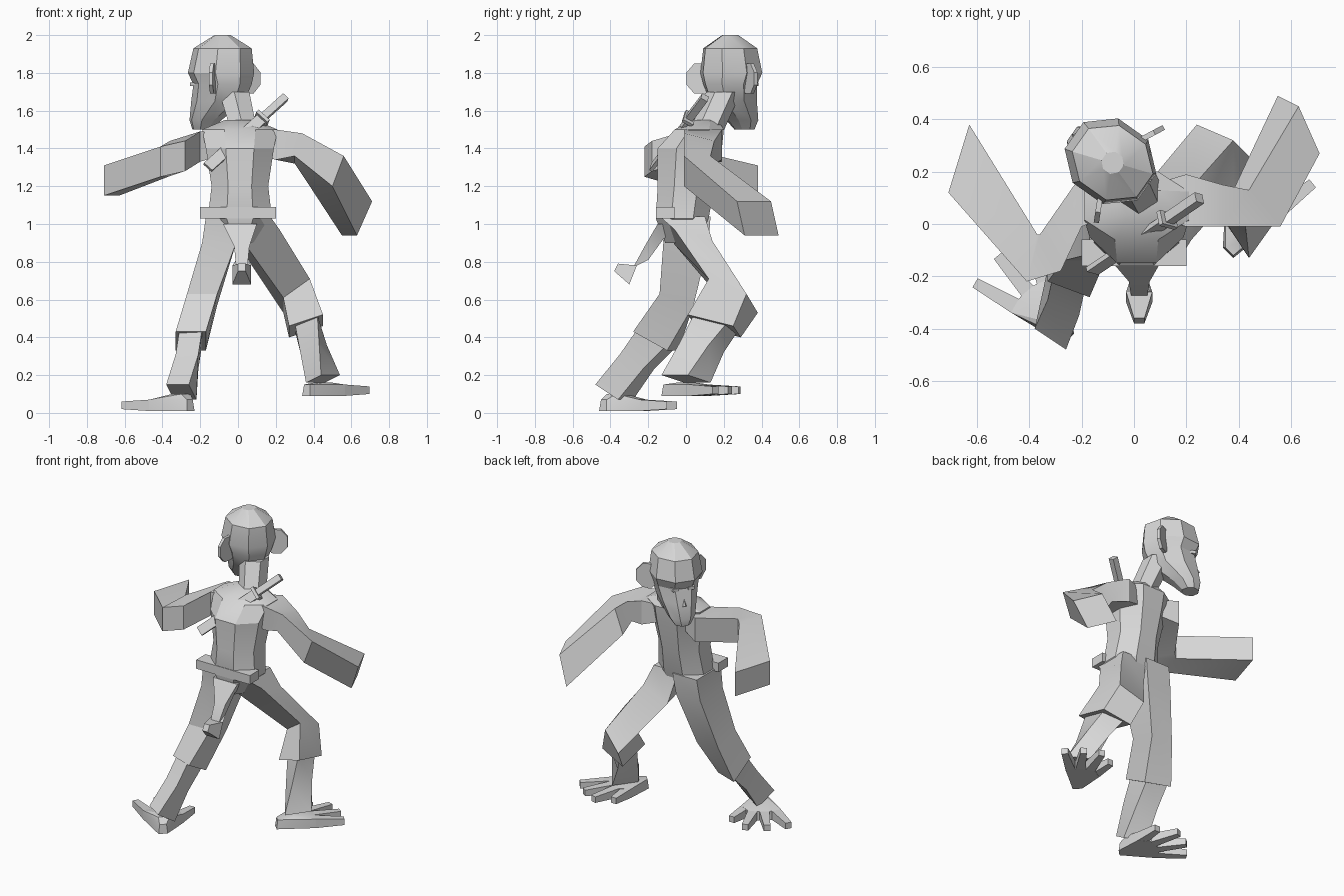
import bpy, bmesh, math
from mathutils import Vector

X, Y, Z = Vector((1, 0, 0)), Vector((0, 1, 0)), Vector((0, 0, 1))

cube = bpy.data.objects.get("Cube")
if cube:
    bpy.data.objects.remove(cube, do_unlink=True)

shade = (.68, .68, .68, 1)
grey = bpy.data.materials.new("light_grey")
grey.use_nodes = True
grey.diffuse_color = shade
grey.node_tree.nodes["Principled BSDF"].inputs["Base Color"].default_value = shade
parts = []


def at(x, y, z):
    return Vector((x, y, z))


def finish(name, bm):
    bmesh.ops.recalc_face_normals(bm, faces=bm.faces)
    mesh = bpy.data.meshes.new(name)
    bm.to_mesh(mesh)
    bm.free()
    mesh.materials.append(grey)
    ob = bpy.data.objects.new(name, mesh)
    bpy.context.collection.objects.link(ob)
    parts.append(ob)


def loft(name, rings):
    """Skin a list of point rings and cap both ends."""
    bm = bmesh.new()
    rows = [[bm.verts.new(point) for point in ring] for ring in rings]
    for lower, upper in zip(rows, rows[1:]):
        for i in range(len(lower)):
            bm.faces.new((lower[i - 1], lower[i], upper[i], upper[i - 1]))
    bm.faces.new(rows[0])
    bm.faces.new(rows[-1])
    finish(name, bm)


def hull(name, points):
    bm = bmesh.new()
    for point in points:
        bm.verts.new(point)
    result = bmesh.ops.convex_hull(bm, input=bm.verts)
    loose = {item for item in result["geom_interior"] + result["geom_unused"]
             if isinstance(item, bmesh.types.BMVert)}
    bmesh.ops.delete(bm, geom=list(loose), context='VERTS')
    finish(name, bm)


def quad(centre, a, b):
    """Four-cornered section from a centre and two half-axes."""
    return [centre + a + b, centre - a + b, centre - a - b, centre + a - b]


def limb(name, *sections):
    loft(name, [quad(*section) for section in sections])


def oval(centre, a, b, sides=8):
    """Flat-sided section that reaches exactly a and b from its centre."""
    half = math.pi / sides
    turns = [half + half * (i + i) for i in range(sides)]
    return [centre + (a * math.cos(t) + b * math.sin(t)) / math.cos(half) for t in turns]


# Torso, from hips to collar: height, centre y, half width, half depth
loft("torso", [oval(at(.01, y, z), X * width, Y * depth) for z, y, width, depth in (
    (.9, -.02, .07, .09), (1.03, -.02, .17, .14), (1.2, 0, .15, .15),
    (1.4, .02, .18, .17), (1.5, .07, .2, .13), (1.55, .1, .08, .07))])
limb("belt", (at(0, -.11, 1.03), X * .2, Y * .05), (at(0, -.11, 1.09), X * .2, Y * .05))
loft("neck", [oval(at(.03, .11, 1.5), X * .07, Y * .08, 6),
              oval(at(-.02, .2, 1.7), X * .08, Y * .08, 6)])

# Head, turned towards its own facing direction
face = at(-.82, .58, 0)
side = face.cross(Z)
skull = at(-.09, .24, 0)


def in_head(forward, across, height):
    return skull + face * forward + side * across + Z * height


# Rings from chin to crown: height, forward shift, half length, half width
loft("head", [oval(in_head(shift, 0, z), face * length, side * width)
              for z, shift, length, width in (
    (1.5, .12, .05, .05), (1.55, .1, .08, .08), (1.65, .02, .14, .11),
    (1.74, -.01, .15, .13), (1.8, 0, .17, .15), (1.93, -.01, .15, .13), (2, -.01, .04, .04))])
hull("nose", [in_head(.1, 0, 1.75), in_head(.18, 0, 1.64),
              in_head(.12, -.05, 1.6), in_head(.12, .05, 1.6)])
for label, outward in (("left", side), ("right", -side)):
    reach = (outward - face / 2).normalized()
    thick = reach.cross(Z) * .01
    root = in_head(-.06, 0, 1.77) + outward * .16
    loft(label + "_ear", [oval(root + t, reach * .07, Z * .08) for t in (-thick, thick)])
    socket = in_head(.1, 0, 1.74) + outward * .05
    limb(label + "_eye", (socket, side * .03, Z * .01), (socket + face * .05, side * .02, Z * .01))

# Arms, from shoulder to hand
limb("bent_arm",
     (at(-.1, .09, 1.42), Y * .06, Z * .06),
     (at(-.2, .09, 1.41), Y * .1, Z * .08),
     (at(-.32, -.11, 1.36), Y * .07 - X * .04, Z * .08),
     (at(-.39, -.13, 1.33), Y * .09 + X * .02, Z * .08),
     (at(-.67, .25, 1.23), Y * .13 + X * .04, Z * .08))
limb("lowered_arm",
     (at(.1, .09, 1.43), Y * -.07, Z * .06),
     (at(.2, .09, 1.42), Y * -.1, Z * .08),
     (at(.32, .07, 1.4), Z * .02 - Y * .08, Z * .06 + X * .02),
     (at(.47, .06, 1.28), X * .06 - Y * .07, Z * .08 + X * .03),
     (at(.63, .38, 1.03), X * .04 - Y * .09, Z * .09 + X * .04 - Y * .02))

# Trouser legs and the shins that leave their cuffs
limb("rear_thigh",
     (at(-.08, 0, 1.04), X * .09, Y * .13),
     (at(-.1, 0, .9), X * .09, Y * .12),
     (at(-.19, -.05, .6), X * .08, Y * .09 - Z * .03),
     (at(-.25, -.16, .38), X * .08 - Y * .03, Y * .09 - Z * .05))
limb("rear_shin",
     (at(-.25, -.15, .4), X * .06 - Y * .03, Y * .08 - Z * .04),
     (at(-.27, -.26, .27), X * .06 - Y * .03, Y * .06 - Z * .04),
     (at(-.3, -.38, .11), X * .06 - Y * .04, Y * .06 - Z * .04 + X * .02))
limb("fore_thigh",
     (at(.08, -.02, 1.04), X * .09, Y * .12),
     (at(.13, .04, .9), X * .09 + Z * .04, Y * .1 - Z * .03),
     (at(.31, .25, .62), X * .07 - Y * .03 + Z * .05, Y * .1 - Z * .04),
     (at(.36, .15, .46), X * .09 - Y * .02 + Z * .03, Y * .12 - Z * .03))
limb("fore_shin",
     (at(.36, .16, .48), X * .06 - Y * .03 + Z * .02, Y * .09 - Z * .02),
     (at(.4, .08, .34), X * .05 - Y * .04 + Z * .02, Y * .08 + X * .02),
     (at(.45, 0, .18), X * .04 - Y * .06 + Z * .02, Y * .07 + X * .05))


def foot(name, heel, ankle, fan):
    """Wedge-shaped sole with four tapered toes fanned out from the heel."""
    sole = []
    for i in range(4):
        angle = math.radians(90 + fan * i)
        ahead = X * math.cos(angle) + Y * math.sin(angle)
        across = ahead.cross(Z)
        length = .39 if i else .32
        base = quad(heel + ahead * length * .55 + Z * .03, across * .03, Z * .03)
        tip = quad(heel + ahead * length + Z * .03, across * .02, Z * .02)
        loft(name + "_toe_" + str(i + 1), [base, tip])
        sole += base
    for step in (X, -X, Y, -Y):
        sole += [heel + step * .04, heel + step * .03 + Z * .06, ankle + step * .05]
    hull(name + "_sole", sole)


foot("rear_foot", at(-.27, -.42, .01), at(-.3, -.37, .1), 20)
foot("fore_foot", at(.38, -.09, .09), at(.45, 0, .16), -17)

# Tail, hanging and curling away from the body
limb("tail",
     (at(.01, -.08, 1), X * .09, Y * .07),
     (at(.02, -.17, .9), X * .04, Y * .05 + Z * .02),
     (at(.02, -.24, .79), X * .03, Y * .04 + Z * .02),
     (at(.02, -.28, .73), X * .05, Y * .02 + Z * .05),
     (at(.02, -.37, .77), X * .02, Y * .01 + Z * .02))

# Sheathed blade slung across the back
low, high = at(-.16, -.18, 1.3), at(.25, .1, 1.67)
axis = (high - low).normalized()
wide = axis.cross(Z * .3 - Y).normalized()
flat = axis.cross(wide)
guard = low.lerp(high, .7)
rim = axis * .01
limb("sheath", (low, wide * .03, flat * .01), (guard, wide * .03, flat * .01))
limb("guard", (guard - rim, wide * .04, flat * .03), (guard + rim, wide * .04, flat * .03))
limb("grip", (guard, wide * .02, flat * .02), (high, wide * .02, flat * .02))

# Soft shading over gentle bends only
bpy.ops.object.select_all(action='DESELECT')
for ob in parts:
    ob.select_set(True)
bpy.context.view_layer.objects.active = parts[0]
bpy.ops.object.shade_smooth_by_angle(angle=math.radians(25))
